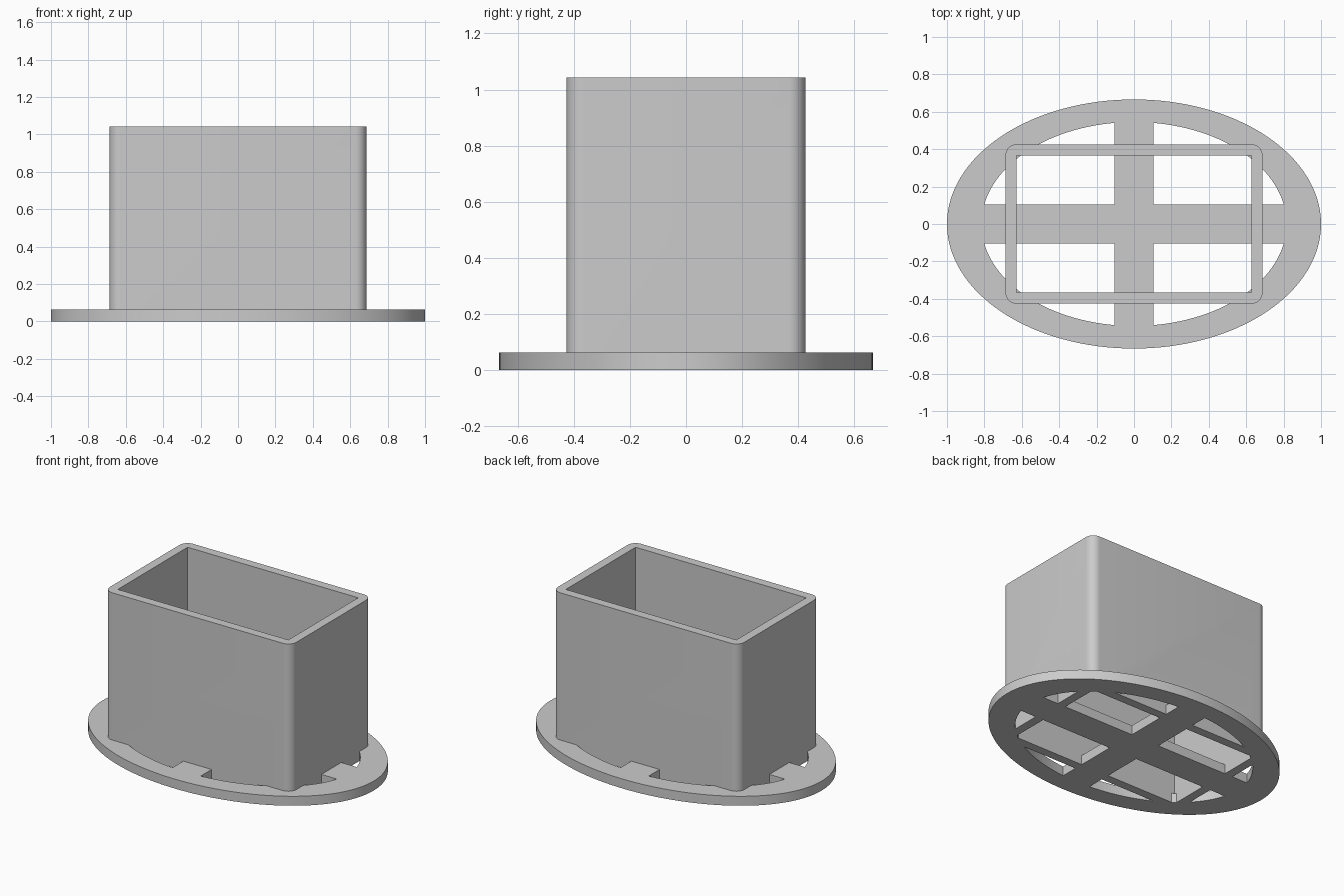
import bpy, bmesh
from math import sin, cos, pi

cube = bpy.data.objects.get("Cube")
if cube:
    bpy.data.objects.remove(cube, do_unlink=True)

PLATE = 0.063            # thickness of the base plate
HEIGHT = 1.043           # total height
SLEEVE = (0.687, 0.426)  # half width and depth of the sleeve
WALL = 0.059

grey = bpy.data.materials.new("light grey")
grey.use_nodes = True
grey.diffuse_color = (0.6, 0.6, 0.6, 1)
grey.node_tree.nodes["Principled BSDF"].inputs["Base Color"].default_value = (0.6, 0.6, 0.6, 1)


def prism(name, outline, z0, z1):
    """Extrude a flat outline from z0 to z1."""
    bm = bmesh.new()
    base = bm.faces.new([bm.verts.new((x, y, z0)) for x, y in outline])
    top = bmesh.ops.extrude_face_region(bm, geom=[base])["geom"]
    verts = [v for v in top if isinstance(v, bmesh.types.BMVert)]
    bmesh.ops.translate(bm, verts=verts, vec=(0, 0, z1 - z0))
    bmesh.ops.recalc_face_normals(bm, faces=bm.faces)
    mesh = bpy.data.meshes.new(name)
    bm.to_mesh(mesh)
    bm.free()
    mesh.materials.append(grey)
    obj = bpy.data.objects.new(name, mesh)
    bpy.context.collection.objects.link(obj)
    return obj


def ellipse(a, b, n=128):
    return [(a * cos(2 * pi * i / n), b * sin(2 * pi * i / n)) for i in range(n)]


def rectangle(a, b):
    return [(-a, -b), (a, -b), (a, b), (-a, b)]


def rounded_rectangle(a, b, r, n=10):
    points = []
    for k, (sx, sy) in enumerate([(1, 1), (-1, 1), (-1, -1), (1, -1)]):
        for i in range(n + 1):
            t = (k + i / n) * pi / 2
            points.append((sx * (a - r) + r * cos(t), sy * (b - r) + r * sin(t)))
    return points


def combine(target, other, operation):
    """Apply a boolean and discard the helper."""
    mod = target.modifiers.new("combine", 'BOOLEAN')
    mod.operation = operation
    mod.solver = 'EXACT'
    mod.object = other
    bpy.context.view_layer.objects.active = target
    bpy.ops.object.modifier_apply(modifier=mod.name)
    bpy.data.objects.remove(other, do_unlink=True)


# Oval base ring
holder = prism("sleeve_on_oval_base", ellipse(1, 0.666), 0, PLATE)
combine(holder, prism("ring_hole", ellipse(0.816, 0.545), -0.1, 0.2), 'DIFFERENCE')

# Crossed bars spanning the ring
combine(holder, prism("long_bar", rectangle(0.9, 0.104), 0, PLATE), 'UNION')
combine(holder, prism("short_bar", rectangle(0.104, 0.6), 0, PLATE), 'UNION')

# Hollow upright sleeve, rounded outside and square inside
sleeve = prism("sleeve", rounded_rectangle(*SLEEVE, WALL), 0, HEIGHT)
inside = rectangle(SLEEVE[0] - WALL, SLEEVE[1] - WALL)
combine(sleeve, prism("sleeve_hole", inside, -0.1, HEIGHT + 0.1), 'DIFFERENCE')
combine(holder, sleeve, 'UNION')

# Smooth curved walls, keep sharp rims
bpy.ops.object.select_all(action='DESELECT')
holder.select_set(True)
bpy.context.view_layer.objects.active = holder
bpy.ops.object.shade_smooth_by_angle()
